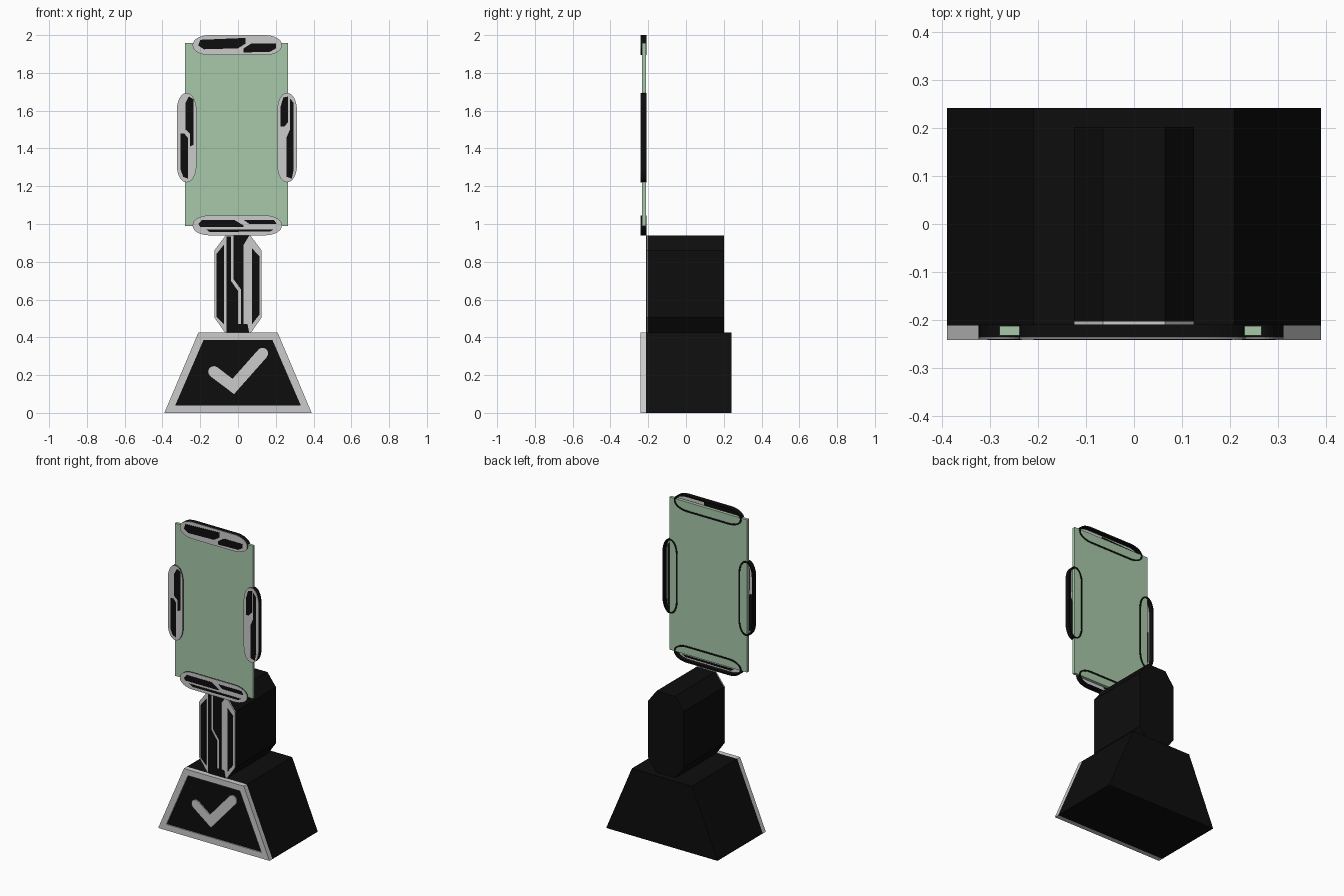
import bpy, bmesh, math

if "Cube" in bpy.data.objects:
    bpy.data.objects.remove(bpy.data.objects["Cube"])


def mat(name, r, g, b):
    m = bpy.data.materials.new(name)
    m.diffuse_color = (r, g, b, 1)
    m.use_nodes = True
    m.node_tree.nodes["Principled BSDF"].inputs["Base Color"].default_value = m.diffuse_color
    return m


BLACK = mat("black", 0.004, 0.004, 0.004)
GREY = mat("light grey", 0.6, 0.6, 0.6)
GREEN = mat("pale green", 0.39, 0.58, 0.4)


def finish(name, bm, material):
    bmesh.ops.recalc_face_normals(bm, faces=bm.faces)
    me = bpy.data.meshes.new(name)
    bm.to_mesh(me)
    bm.free()
    me.materials.append(material)
    ob = bpy.data.objects.new(name, me)
    bpy.context.collection.objects.link(ob)
    return ob


def prism(name, pts, y0, y1, material):
    """Extrude an (x, z) outline from y0 to y1."""
    bm = bmesh.new()
    a = [bm.verts.new((x, y0, z)) for x, z in pts]
    b = [bm.verts.new((x, y1, z)) for x, z in pts]
    n = len(pts)
    bm.faces.new(a)
    bm.faces.new(b[::-1])
    for i in range(n):
        j = (i + 1) % n
        bm.faces.new((a[i], b[i], b[j], a[j]))
    return finish(name, bm, material)


def ring(name, outer, inner, y0, y1, material):
    """Frame between two matching outlines."""
    bm = bmesh.new()
    loops = [[bm.verts.new((x, y, z)) for x, z in pts]
             for pts, y in ((outer, y0), (outer, y1), (inner, y1), (inner, y0))]
    n = len(outer)
    for k in range(4):
        p, q = loops[k], loops[(k + 1) % 4]
        for i in range(n):
            j = (i + 1) % n
            bm.faces.new((p[i], p[j], q[j], q[i]))
    return finish(name, bm, material)


def rounded(cx, cz, hx, hz, inset=0.0, steps=8):
    """Long rounded plate outline with elliptical ends."""
    rx, rz = (0.09, hz * 0.95) if hx > hz else (hx * 0.95, 0.09)
    rx, rz, hx, hz = rx - inset, rz - inset, hx - inset, hz - inset
    pts = []
    for q, (sx, sz) in enumerate(((1, 1), (-1, 1), (-1, -1), (1, -1))):
        for s in range(steps + 1):
            t = (q + s / steps) * math.pi / 2
            pts.append((cx + sx * (hx - rx) + rx * math.cos(t),
                        cz + sz * (hz - rz) + rz * math.sin(t)))
    return pts


def trapezoid(b, t, z0, z1):
    return [(-b, z0), (b, z0), (t, z1), (-t, z1)]


# Base with front frame and inset panel
outer = trapezoid(0.39, 0.21, 0, 0.425)
inner = trapezoid(0.333, 0.182, 0.038, 0.387)
prism("base", outer, -0.212, 0.242, BLACK)
ring("base_frame", outer, inner, -0.242, -0.212, GREY)
prism("base_panel", inner, -0.235, -0.212, BLACK)


# Check mark: mitred stroke with round ends
def stroke_outline(p, q, r, w):
    def ang(a, b):
        return math.atan2(b[1] - a[1], b[0] - a[0])

    def cap(c, a):
        return [(c[0] + w * math.cos(a + t * math.pi / 6),
                 c[1] + w * math.sin(a + t * math.pi / 6)) for t in range(-3, 4)]
    a1, a2 = ang(p, q), ang(q, r)
    m = (a1 + a2) / 2 + math.pi / 2
    k = w / math.cos((a2 - a1) / 2)
    up = (q[0] + k * math.cos(m), q[1] + k * math.sin(m))
    down = (q[0] - k * math.cos(m), q[1] - k * math.sin(m))
    return cap(p, a1 + math.pi) + [down] + cap(r, a2) + [up]


prism("check_mark", stroke_outline((-0.128, 0.218), (-0.025, 0.14), (0.13, 0.315), 0.03),
      -0.242, -0.235, GREY)

# Neck with grey face plate and dark strips
octagon = [(-0.065, 0.42), (0.065, 0.42), (0.125, 0.505), (0.125, 0.86),
           (0.065, 0.94), (-0.065, 0.94), (-0.125, 0.86), (-0.125, 0.505)]
prism("neck", octagon, -0.203, 0.202, BLACK)
prism("neck_face", octagon, -0.21, -0.203, GREY)
strips = [
    [(-0.115, 0.84), (-0.075, 0.89), (-0.075, 0.47), (-0.115, 0.51)],
    [(-0.06, 0.935), (-0.038, 0.935), (-0.038, 0.7), (0, 0.645), (0, 0.47), (-0.06, 0.47)],
    [(-0.025, 0.94), (0.06, 0.94), (0.03, 0.89), (0.03, 0.47), (0.015, 0.47),
     (0.015, 0.655), (-0.025, 0.71)],
    [(0.075, 0.87), (0.113, 0.83), (0.113, 0.52), (0.075, 0.47)],
    [(-0.06, 0.422), (0.06, 0.422), (0.05, 0.47), (-0.06, 0.47)],
]
for i, s in enumerate(strips):
    prism(f"neck_strip_{i}", s, -0.213, -0.21, BLACK)

# Glass panel
prism("screen", [(-0.28, 0.99), (0.266, 0.99), (0.266, 1.957), (-0.28, 1.957)],
      -0.232, -0.213, GREEN)

# Rounded clips: dark open-backed rim, grey face, dark inlays showing on both sides
clips = {
    "top_clip": ((-0.004, 1.947, 0.236, 0.053), [
        [(-0.21, 1.945), (-0.2, 1.975), (0.04, 1.985), (0.04, 1.955), (0, 1.93), (-0.18, 1.925)],
        [(0.03, 1.908), (0.03, 1.93), (0.07, 1.955), (0.2, 1.955), (0.2, 1.93), (0.17, 1.912)]]),
    "bottom_clip": ((-0.004, 0.993, 0.236, 0.053), [
        [(-0.21, 1.0), (-0.19, 1.022), (-0.02, 1.022), (0.03, 0.992), (0.03, 0.985), (-0.2, 0.985)],
        [(0.03, 1.022), (0.19, 1.022), (0.205, 1.0), (0.06, 1.0)],
        [(-0.17, 0.972), (0.19, 0.972), (0.17, 0.96), (-0.15, 0.958)]]),
    "left_clip": ((-0.272, 1.457, 0.052, 0.236), [
        [(-0.278, 1.64), (-0.26, 1.675), (-0.235, 1.66), (-0.235, 1.42), (-0.255, 1.41),
         (-0.255, 1.48), (-0.278, 1.5)],
        [(-0.305, 1.48), (-0.285, 1.48), (-0.265, 1.455), (-0.265, 1.24), (-0.29, 1.25),
         (-0.305, 1.29)]]),
    "right_clip": ((0.26, 1.457, 0.052, 0.236), [
        [(0.225, 1.62), (0.24, 1.67), (0.265, 1.675), (0.265, 1.54), (0.245, 1.515),
         (0.225, 1.515)],
        [(0.275, 1.665), (0.295, 1.64), (0.295, 1.29), (0.285, 1.24), (0.258, 1.25),
         (0.258, 1.46), (0.275, 1.5)]]),
}
for name, (box, inlays) in clips.items():
    ring(name + "_rim", rounded(*box), rounded(*box, inset=0.01), -0.237, -0.21, BLACK)
    prism(name + "_face", rounded(*box), -0.24, -0.237, GREY)
    for i, s in enumerate(inlays):
        prism(f"{name}_inlay_{i}", s, -0.242, -0.235, BLACK)
